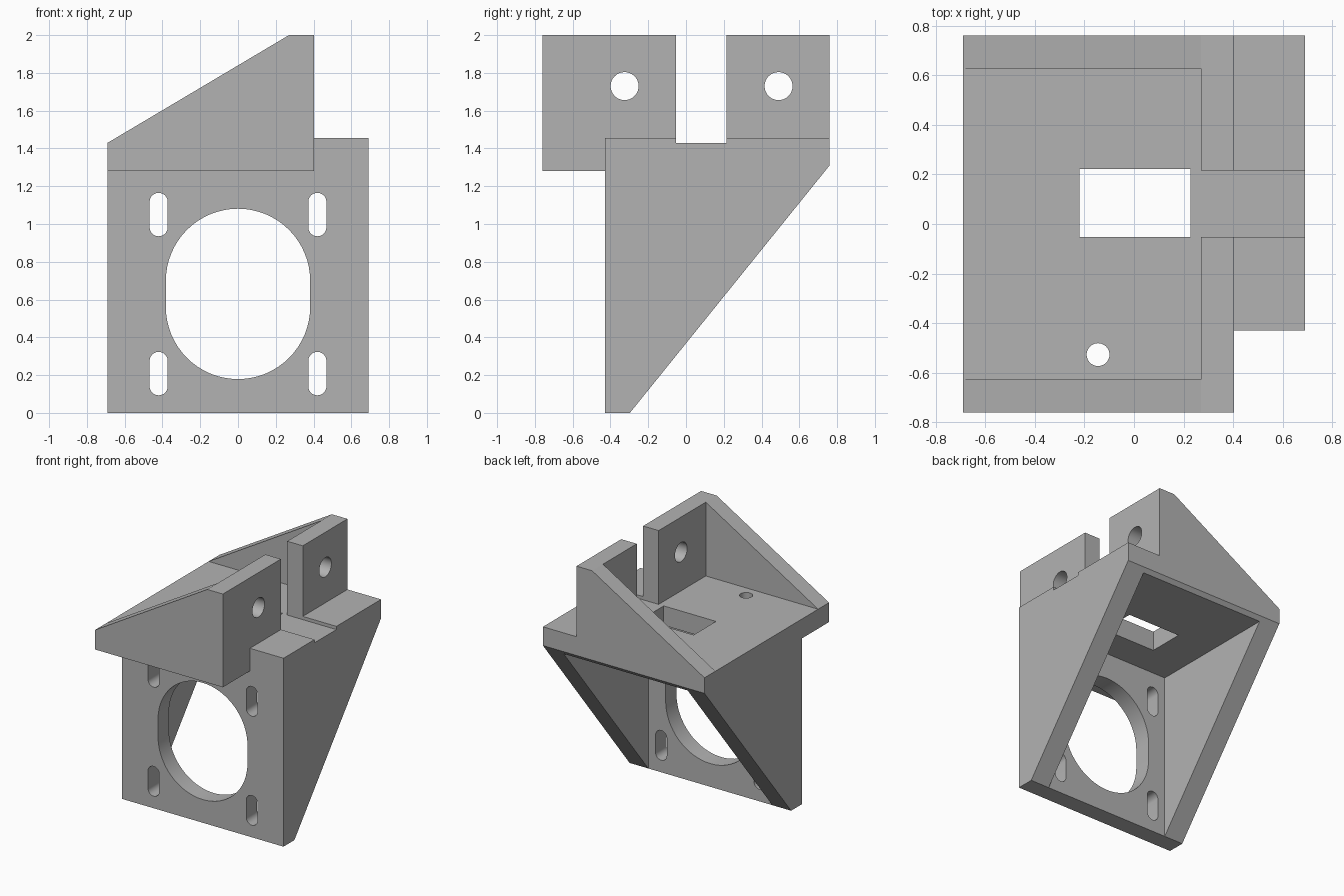
import bpy, bmesh, math
from mathutils import Vector

if "Cube" in bpy.data.objects:
    bpy.data.objects.remove(bpy.data.objects["Cube"], do_unlink=True)

grey = bpy.data.materials.new("plain grey")
grey.use_nodes = True
COLOUR = (0.45, 0.45, 0.45, 1)
grey.diffuse_color = COLOUR
grey.node_tree.nodes["Principled BSDF"].inputs["Base Color"].default_value = COLOUR

# Main levels and edges
SIDE, BACK = 0.69, 0.76
WALL_FRONT, WALL_BACK = -0.43, -0.297
UNDER, DECK, LEDGE, TOP = 1.28, 1.43, 1.455, 2.0
UP_IN, UP_OUT = 0.27, 0.403
GAP_FRONT, GAP_BACK = -0.052, 0.215


def extrude(name, axis, profile, lo, hi):
    """Extrude a 2D profile along an axis; the profile uses the other two axes in order."""
    def place(p, t):
        co = list(p)
        co.insert("xyz".index(axis), t)
        return Vector(co)
    bm = bmesh.new()
    face = bm.faces.new([bm.verts.new(place(p, lo)) for p in profile])
    new = bmesh.ops.extrude_face_region(bm, geom=[face])["geom"]
    shift = place((0, 0), hi - lo)
    bmesh.ops.translate(bm, vec=shift, verts=[v for v in new if isinstance(v, bmesh.types.BMVert)])
    bmesh.ops.recalc_face_normals(bm, faces=bm.faces)
    mesh = bpy.data.meshes.new(name)
    bm.to_mesh(mesh)
    bm.free()
    mesh.materials.append(grey)
    obj = bpy.data.objects.new(name, mesh)
    bpy.context.collection.objects.link(obj)
    return obj


def rect(a0, a1, b0, b1):
    return [(a0, b0), (a1, b0), (a1, b1), (a0, b1)]


def slot(a, b, radius, straight=0.0, steps=32):
    """Rounded slot outline, stretched along the second axis; a circle if straight is 0."""
    pts = []
    for half, end in ((0, straight / 2), (1, -straight / 2)):
        for i in range(steps + (1 if straight else 0)):
            t = math.pi * (half + i / steps)
            pts.append((a + radius * math.cos(t), b + end + radius * math.sin(t)))
    return pts


def cut(obj, axis, profiles, lo, hi):
    bpy.context.view_layer.objects.active = obj
    for profile in profiles:
        cutter = extrude("cutter", axis, profile, lo, hi)
        cutter.hide_render = True
        mod = obj.modifiers.new("opening", 'BOOLEAN')
        mod.operation, mod.solver, mod.object = 'DIFFERENCE', 'EXACT', cutter
        bpy.ops.object.modifier_apply(modifier=mod.name)
        bpy.data.objects.remove(cutter, do_unlink=True)
    bpy.ops.object.select_all(action='DESELECT')
    obj.select_set(True)
    bpy.ops.object.shade_smooth_by_angle(angle=math.radians(30))


# Front motor wall with a large opening and four bolt slots
wall = extrude("front_wall", "y", rect(-SIDE, SIDE, 0, UNDER), WALL_FRONT, WALL_BACK)
openings = [slot(0, 0.63, 0.382, 0.138)]
openings += [slot(x, z, 0.048, 0.134, 16) for x in (-0.42, 0.42) for z in (0.208, 1.05)]
cut(wall, "y", openings, WALL_FRONT - 0.1, WALL_BACK + 0.1)

# Triangular side braces below the deck
CHAMFER_Y, CHAMFER_Z = 0.736, 1.31
brace = [(WALL_BACK, 0), (CHAMFER_Y, UNDER), (WALL_BACK, UNDER)]
extrude("left_brace", "x", brace, 0.53, SIDE)
extrude("right_brace", "x", brace, -SIDE, -0.53)

# Deck with a window and a small round hole
rear = [(CHAMFER_Y, UNDER), (BACK, CHAMFER_Z)]
deck = extrude("deck", "x", [(-BACK, UNDER)] + rear + [(BACK, DECK), (-BACK, DECK)], -SIDE, UP_OUT)
cut(deck, "z", [rect(-0.22, 0.227, GAP_FRONT, 0.222), slot(-0.145, -0.527, 0.046)],
    UNDER - 0.1, DECK + 0.1)

# Raised ledge beside the uprights, with a shallow channel across it
extrude("ledge", "x", [(WALL_FRONT, UNDER)] + rear + [
    (BACK, LEDGE), (GAP_BACK, LEDGE), (GAP_BACK, DECK),
    (GAP_FRONT, DECK), (GAP_FRONT, LEDGE), (WALL_FRONT, LEDGE)], UP_OUT, SIDE)

# Two drilled uprights, each held by a sloping cheek
for end, y0, y1, hole_y in (("front", -BACK, GAP_FRONT, -0.325), ("back", GAP_BACK, BACK, 0.49)):
    upright = extrude(end + "_upright", "x", rect(y0, y1, DECK, TOP), UP_IN, UP_OUT)
    cut(upright, "x", [slot(hole_y, 1.73, 0.074)], UP_IN - 0.1, UP_OUT + 0.1)
    c0, c1 = (-BACK, -0.627) if end == "front" else (0.627, BACK)
    extrude(end + "_cheek", "y", [(-SIDE, DECK), (UP_IN, DECK), (UP_IN, TOP)], c0, c1)
